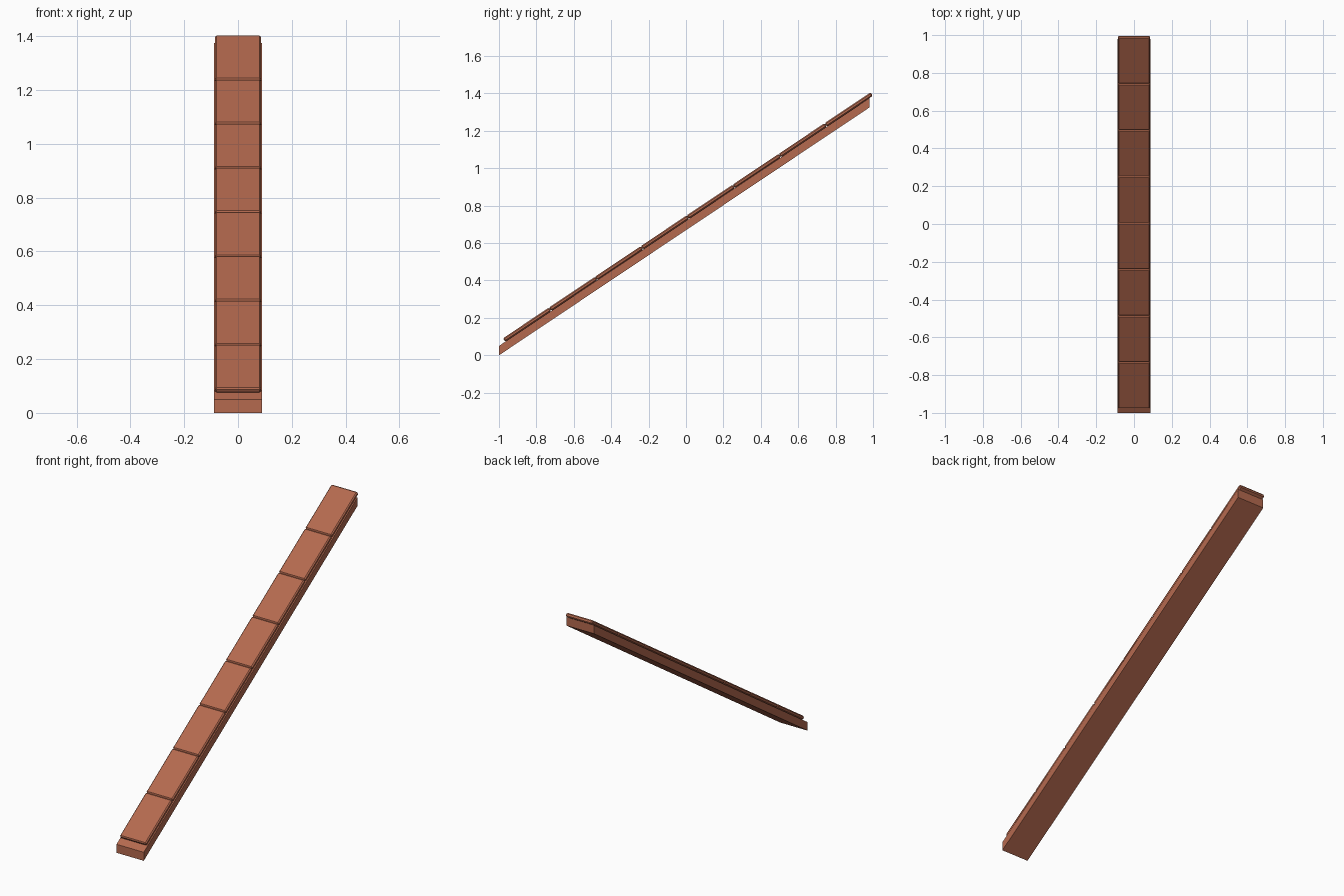
import bpy, bmesh, math
from mathutils import Matrix, Vector

cube = bpy.data.objects.get("Cube")
if cube:
    bpy.data.objects.remove(cube, do_unlink=True)

SLOPE = 0.669
ANGLE = math.atan(SLOPE)
BEAM_HEIGHT = 0.05
BRICKS = 8
THICK = 0.022
START, END = -0.966, 0.999    # y of the brick row's lower edge

clay = bpy.data.materials.new("terracotta")
colour = (0.46, 0.143, 0.078, 1)
clay.diffuse_color = colour
clay.use_nodes = True
clay.node_tree.nodes["Principled BSDF"].inputs["Base Color"].default_value = colour


def add_object(name, bm):
    bmesh.ops.recalc_face_normals(bm, faces=bm.faces)
    mesh = bpy.data.meshes.new(name)
    bm.to_mesh(mesh)
    bm.free()
    mesh.materials.append(clay)
    obj = bpy.data.objects.new(name, mesh)
    bpy.context.collection.objects.link(obj)
    return obj


def beam_top(y):
    return BEAM_HEIGHT + SLOPE * (y + 1)


# Sloping beam with upright ends: a box sheared upwards along y
bm = bmesh.new()
bmesh.ops.create_cube(bm, size=1)
for v in bm.verts:
    y = -1 + (v.co.y + 0.5) * 1.98
    v.co = (v.co.x * 0.177, y, beam_top(y) + (v.co.z - 0.5) * BEAM_HEIGHT)
add_object("sloping_beam", bm)

# Row of bevelled bricks lying end to end on the beam
pitch = (END - START) / BRICKS
length = pitch / math.cos(ANGLE)
tilt = Matrix.Rotation(ANGLE, 4, 'X')
for i in range(BRICKS):
    y = START + (i + 0.5) * pitch
    bm = bmesh.new()
    bmesh.ops.create_cube(bm, size=1)
    bmesh.ops.scale(bm, vec=(0.171, length, THICK), verts=bm.verts)
    bmesh.ops.bevel(bm, geom=bm.edges[:], offset=0.006, segments=1,
                    affect='EDGES')
    brick = add_object(f"brick_{i + 1}", bm)
    lift = tilt @ Vector((0, 0, THICK / 2))
    brick.matrix_world = Matrix.Translation(Vector((0, y, beam_top(y))) + lift) @ tilt
